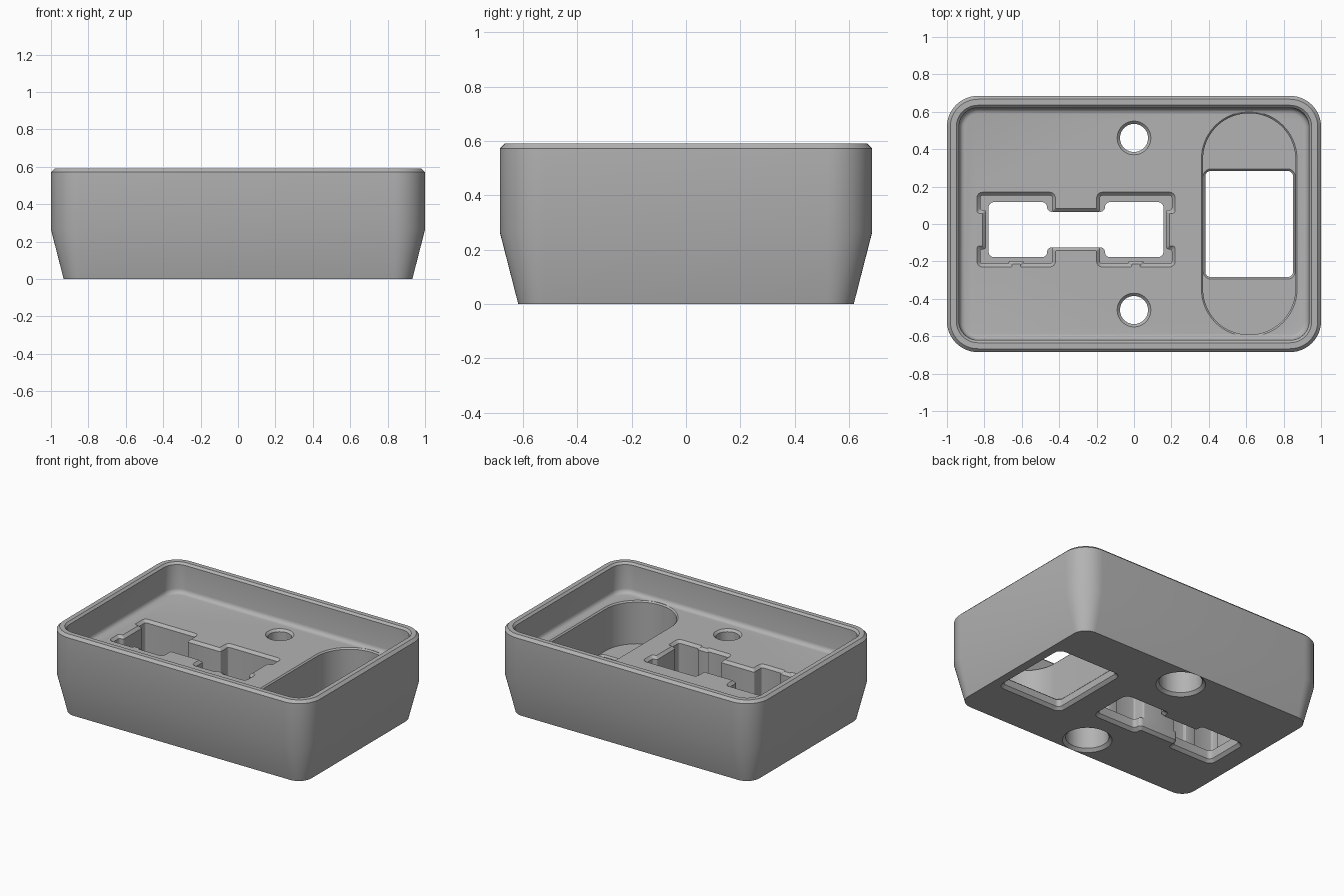
import bpy, bmesh, math
from mathutils import Vector

cube = bpy.data.objects.get("Cube")
if cube:
    bpy.data.objects.remove(cube, do_unlink=True)

grey = bpy.data.materials.new("plain grey")
grey.use_nodes = True
colour = (0.45, 0.45, 0.45, 1)
grey.diffuse_color = colour
grey.node_tree.nodes["Principled BSDF"].inputs["Base Color"].default_value = colour


def rect(hx, hy, cx=0, cy=0):
    return [(cx + sx * hx, cy + sy * hy) for sx, sy in ((1, -1), (1, 1), (-1, 1), (-1, -1))]


def mirrored(upper, lower, cx, cy):
    """Counter-clockwise outline from a right-hand quarter for each of the two halves."""
    pts = upper + [(-x, y) for x, y in reversed(upper)]
    pts += [(-x, -y) for x, y in lower] + [(x, -y) for x, y in reversed(lower)]
    return [(x + cx, y + cy) for x, y in pts]


def outline(corners, radius, grow, steps):
    """Offset a polygon outwards by grow, then round its corners."""
    pts = [Vector(c) for c in corners]
    n = len(pts)
    dirs = [(pts[(i + 1) % n] - pts[i]).normalized() for i in range(n)]
    moved, turns = [], []
    for i in range(n):
        a, b = dirs[i - 1], dirs[i]
        na, nb = Vector((a.y, -a.x)), Vector((b.y, -b.x))
        moved.append(pts[i] + (na + nb) * grow / (1 + na.dot(nb)))
        turns.append(1 if a.x * b.y - a.y * b.x > 0 else -1)
    out = []
    for i, p in enumerate(moved):
        a, b = dirs[i - 1], dirs[i]
        room = min((p - moved[i - 1]).length, (moved[(i + 1) % n] - p).length)
        r = min(max(radius + turns[i] * grow, 0.003), 0.499 * room)
        centre = p - a * r + b * r
        for k in range(steps + 1):
            t = k / steps * math.pi / 2
            out.append(centre - b * r * math.cos(t) + a * r * math.sin(t))
    return out


def loft(name, corners, radius, levels, steps=8):
    """Solid through rounded outlines, one for each (height, grow) level."""
    bm = bmesh.new()
    rings = [[bm.verts.new((p.x, p.y, z)) for p in outline(corners, radius, grow, steps)]
             for z, grow in levels]
    for low, high in zip(rings, rings[1:]):
        for i in range(len(low)):
            j = (i + 1) % len(low)
            bm.faces.new((low[i], low[j], high[j], high[i]))
    bm.faces.new(rings[0][::-1])
    bm.faces.new(rings[-1])
    bmesh.ops.recalc_face_normals(bm, faces=bm.faces)
    mesh = bpy.data.meshes.new(name)
    bm.to_mesh(mesh)
    bm.free()
    mesh.materials.append(grey)
    obj = bpy.data.objects.new(name, mesh)
    bpy.context.collection.objects.link(obj)
    return obj


FLOOR, LEDGE = 0.38, 0.08

# Tray: tapered foot, bevelled rim, recessed floor with a filleted edge
levels = [(0, -0.068), (0.265, 0), (0.572, 0), (0.59, -0.018), (0.59, -0.05), (0.576, -0.064)]
for k in range(5):
    t = k / 4 * math.pi / 2
    levels.append((FLOOR + 0.03 * (1 - math.sin(t)), -0.066 - 0.03 * (1 - math.cos(t))))
tray = loft("tray", rect(1, 0.685), 0.165, levels, 12)


def recess(edge):
    return [(LEDGE, 0), (FLOOR - edge, 0), (FLOOR, edge), (FLOOR + 0.1, edge)]


bottom_opening = [(-0.1, 0.02), (0, 0.02), (0.02, 0)]
cutters = []

# Long rounded pocket with a square opening through its base
cutters.append(loft("pocket_cutter", rect(0.247, 0.592, 0.616), 0.246, recess(0.009), 20))
cutters.append(loft("pocket_opening_cutter", rect(0.235, 0.284, 0.616), 0.03,
                    bottom_opening + [(LEDGE - 0.011, 0), (LEDGE, 0.011), (LEDGE + 0.02, 0.011)]))

# Waisted slot with side steps and small tabs, above a narrower opening
SLOT = (-0.31, -0.03)
quarter = [(0.482, 0.105), (0.512, 0.105), (0.512, 0.182), (0.128, 0.182), (0.128, 0.095)]
tab = [(0.36, 0.182), (0.36, 0.167), (0.28, 0.167), (0.28, 0.182)]
cutters.append(loft("slot_cutter", mirrored(quarter, quarter[:3] + tab + quarter[3:], *SLOT),
                    0.012, recess(0.018), 4))
lower = [(0.468, 0.147), (0.155, 0.147), (0.155, 0.095)]
cutters.append(loft("slot_opening_cutter", mirrored(lower, lower, *SLOT), 0.03,
                    bottom_opening + [(LEDGE + 0.03, 0)], 6))

# Two bolt holes, counterbored from below
for y in (-0.46, 0.46):
    cutters.append(loft("bolt_hole_cutter", rect(0.075, 0.075, 0, y), 0.0748,
                        [(0.1, 0), (FLOOR - 0.015, 0), (FLOOR, 0.015), (FLOOR + 0.1, 0.015)], 12))
    cutters.append(loft("counterbore_cutter", rect(0.137, 0.137, 0, y), 0.1365,
                        bottom_opening + [(0.26, 0)], 12))

# Cut every opening, then drop the cutters
bpy.context.view_layer.objects.active = tray
for cutter in cutters:
    cutter.hide_render = True
    mod = tray.modifiers.new("cut", "BOOLEAN")
    mod.operation = "DIFFERENCE"
    mod.solver = "EXACT"
    mod.object = cutter
    bpy.ops.object.modifier_apply(modifier=mod.name)
    bpy.data.objects.remove(cutter, do_unlink=True)

bpy.ops.object.select_all(action="DESELECT")
tray.select_set(True)
bpy.ops.object.shade_smooth_by_angle(angle=math.radians(30))
